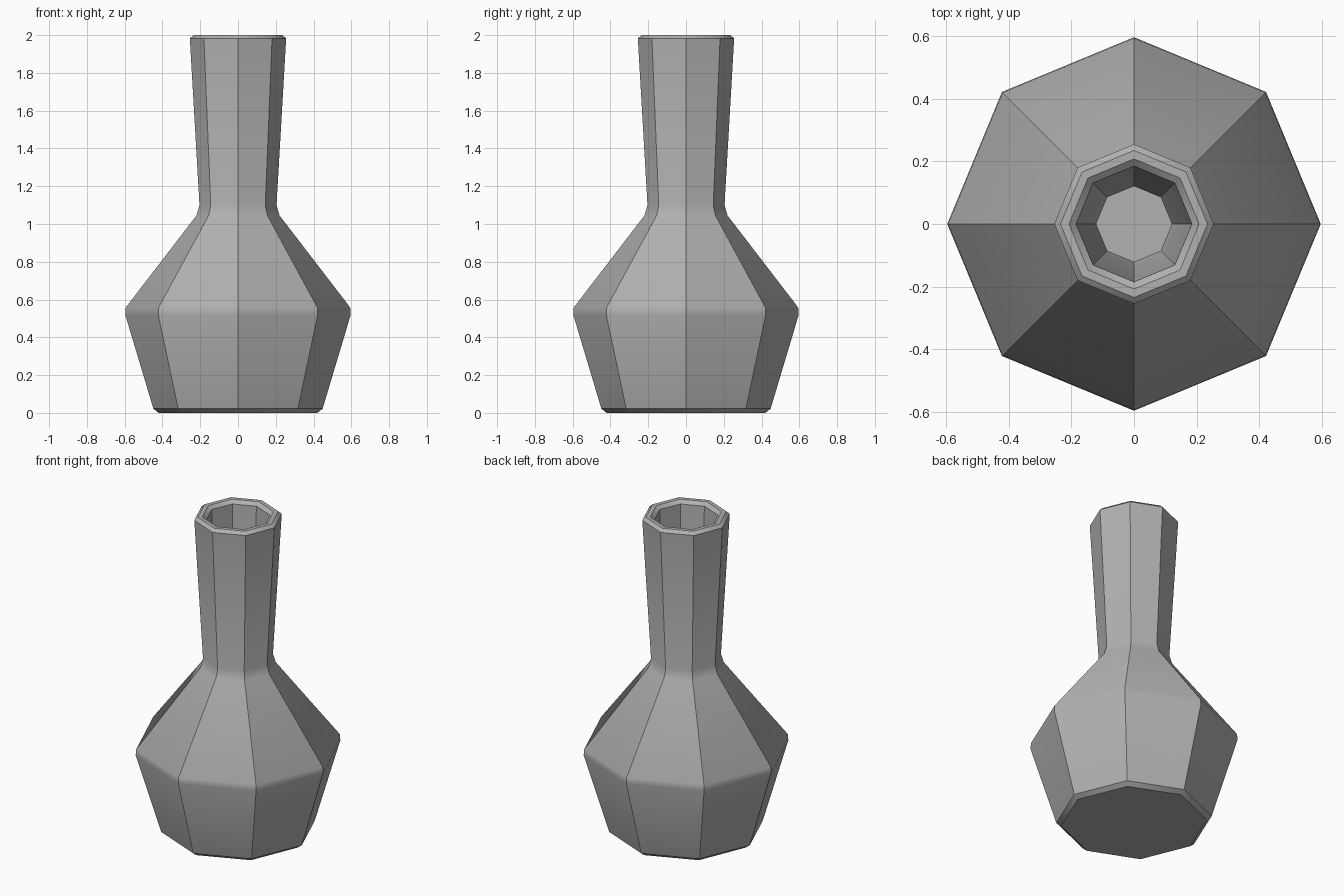
import bpy, bmesh
from math import cos, sin, pi, radians

if "Cube" in bpy.data.objects:
    bpy.data.objects.remove(bpy.data.objects["Cube"])

SIDES = 8

# Closed wall profile (radius, height): outside going up, over the rim, inside going down
PROFILE = [
    (0.42, 0.0), (0.448, 0.022),              # chamfered foot
    (0.597, 0.52), (0.594, 0.558),            # belly
    (0.22, 1.045), (0.204, 1.10),             # shoulder into neck
    (0.255, 1.982), (0.235, 2.0),             # outer lip
    (0.208, 2.0), (0.185, 1.98),              # inner lip
    (0.139, 1.11), (0.121, 1.02),             # inside of neck
    (0.518, 0.55), (0.518, 0.52),             # inside of belly
    (0.39, 0.085), (0.37, 0.07),              # inside floor
]

# Octagonal vase body
bm = bmesh.new()
rings = [[bm.verts.new((r * cos(2 * pi * i / SIDES), r * sin(2 * pi * i / SIDES), z))
          for i in range(SIDES)] for r, z in PROFILE]
for a, b in zip(rings, rings[1:]):
    for i in range(SIDES):
        j = (i + 1) % SIDES
        bm.faces.new((a[i], a[j], b[j], b[i]))
bm.faces.new(rings[0][::-1])   # underside
bm.faces.new(rings[-1])        # floor inside
bmesh.ops.recalc_face_normals(bm, faces=bm.faces)

mesh = bpy.data.meshes.new("vase")
bm.to_mesh(mesh)
bm.free()
vase = bpy.data.objects.new("vase", mesh)
bpy.context.collection.objects.link(vase)

# Dark grey ceramic
mat = bpy.data.materials.new("dark_grey")
mat.diffuse_color = (0.44, 0.44, 0.44, 1)
mat.use_nodes = True
mat.node_tree.nodes["Principled BSDF"].inputs["Base Color"].default_value = mat.diffuse_color
mesh.materials.append(mat)

# Soft belly and shoulder, crisp facets
bpy.context.view_layer.objects.active = vase
vase.select_set(True)
bpy.ops.object.shade_smooth_by_angle(angle=radians(32))
